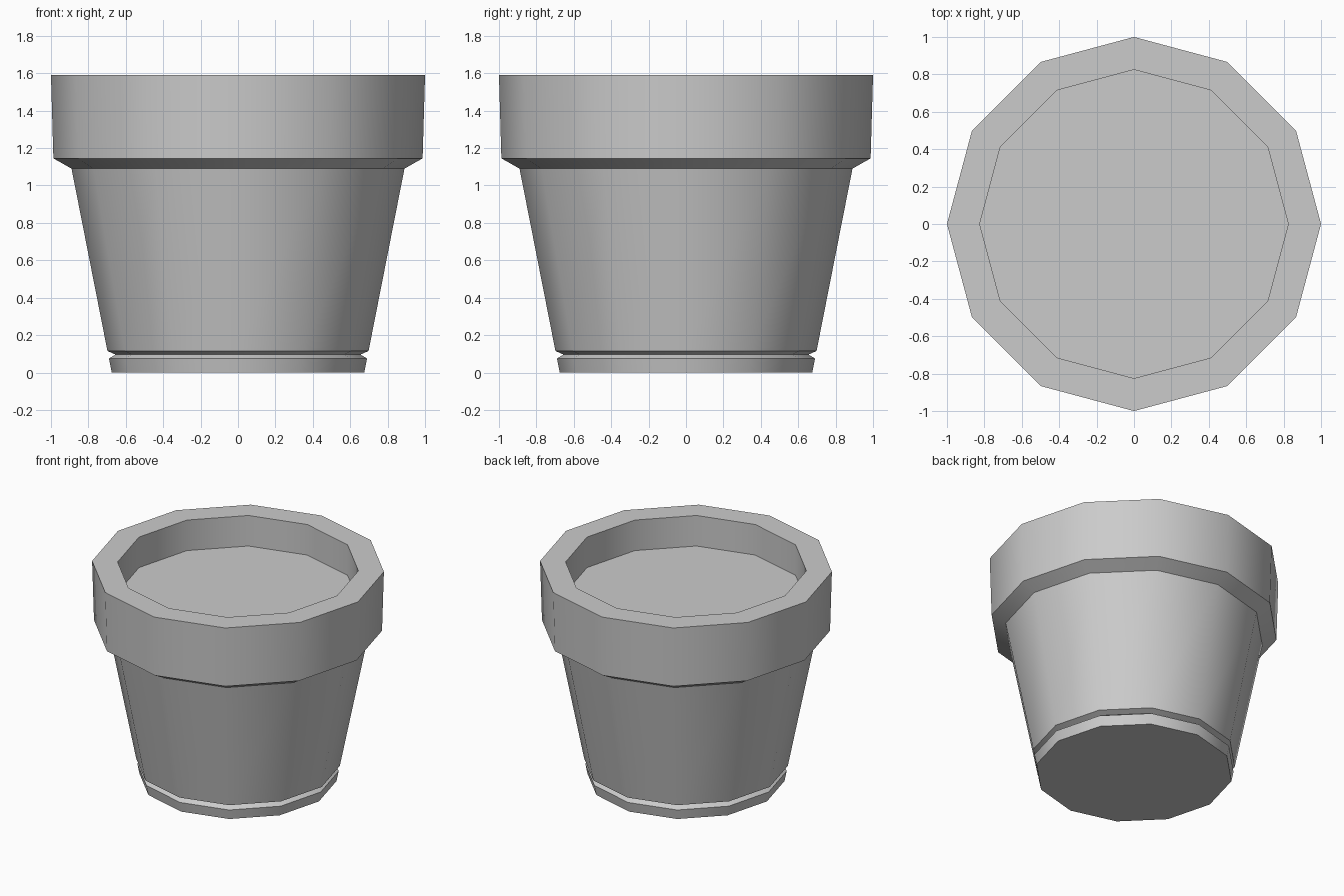
import bpy, bmesh
from math import cos, sin, radians, tau

if "Cube" in bpy.data.objects:
    bpy.data.objects.remove(bpy.data.objects["Cube"])

SIDES = 12
SOIL_Z, INNER_R = 1.36, 0.825


def ring(bm, r, z):
    return [bm.verts.new((r * cos(tau * i / SIDES), r * sin(tau * i / SIDES), z))
            for i in range(SIDES)]


def finish(bm, name):
    mesh = bpy.data.meshes.new(name)
    bm.to_mesh(mesh)
    bm.free()
    obj = bpy.data.objects.new(name, mesh)
    bpy.context.collection.objects.link(obj)
    bpy.ops.object.select_all(action='DESELECT')
    bpy.context.view_layer.objects.active = obj
    obj.select_set(True)
    bpy.ops.object.shade_smooth_by_angle(angle=radians(40))
    return obj


# pot: base foot, groove, tapered body, thick rim, inner wall down to the soil
profile = [(0.675, 0), (0.69, 0.075), (0.655, 0.096), (0.698, 0.115),
           (0.89, 1.09), (0.987, 1.145), (1.0, 1.59),
           (INNER_R, 1.59), (INNER_R, SOIL_Z)]
bm = bmesh.new()
rings = [ring(bm, r, z) for r, z in profile]
for a, b in zip(rings, rings[1:]):
    for i in range(SIDES):
        j = (i + 1) % SIDES
        bm.faces.new((a[i], a[j], b[j], b[i]))
bm.faces.new(rings[0][::-1])
finish(bm, "pot")

# soil: flat surface filling the pot opening
bm = bmesh.new()
bm.faces.new(ring(bm, INNER_R, SOIL_Z))
finish(bm, "soil")
